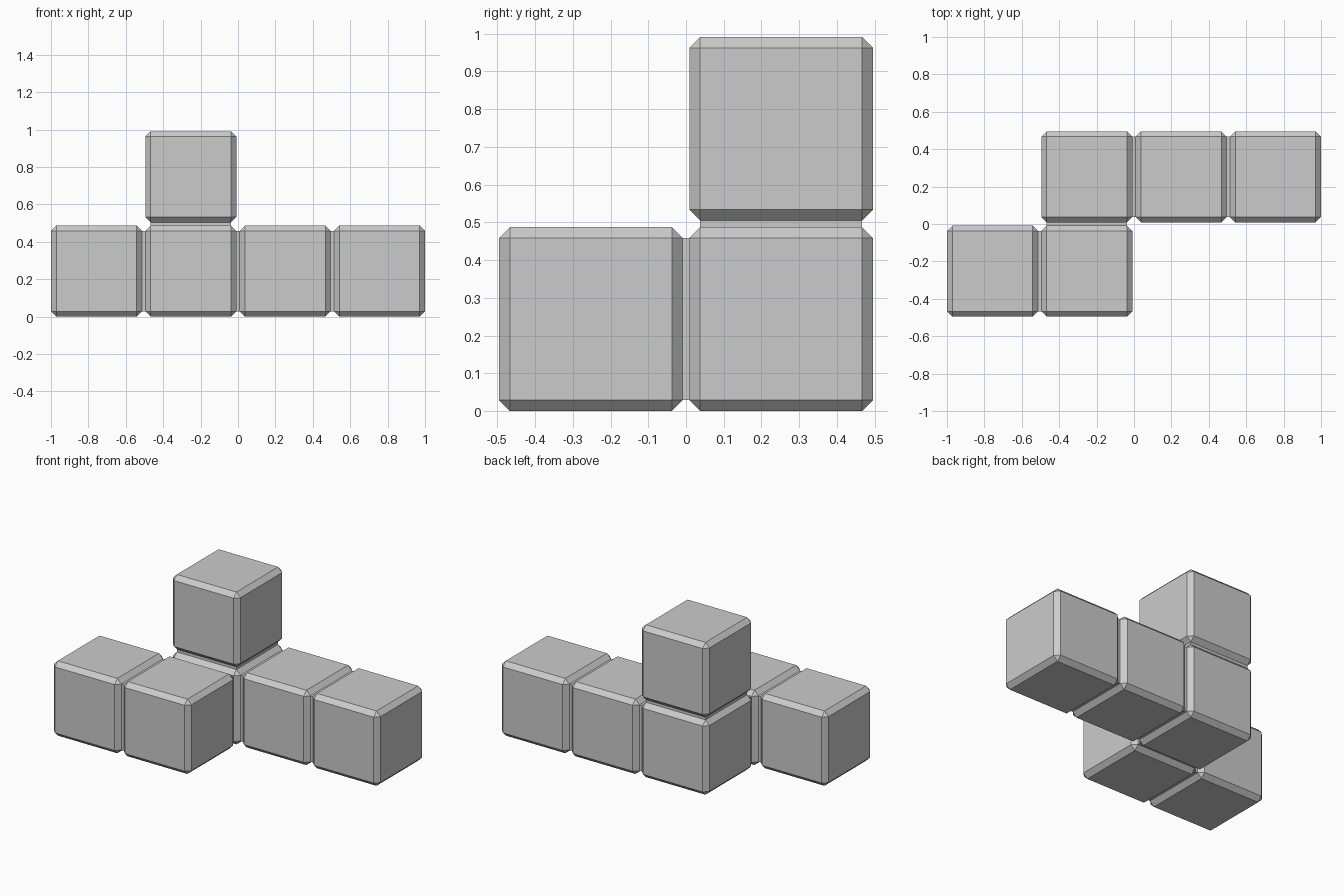
import bpy
import bmesh
from mathutils import Matrix, Vector

if "Cube" in bpy.data.objects:
    bpy.data.objects.remove(bpy.data.objects["Cube"], do_unlink=True)

SIZE = 0.487              # edge of one block
BEVEL = 0.029             # chamfer width
PITCH = (2 - SIZE) / 3    # distance between block centres

# Grid cells (column, row, level) and the neighbours that are joined
CELLS = [(0, 0, 0), (1, 0, 0), (1, 1, 0), (2, 1, 0), (3, 1, 0), (1, 1, 1)]
JOINTS = [(0, 1), (1, 2), (2, 3), (3, 4), (2, 5)]


def centre(cell):
    col, row, level = cell
    return Vector(((col - 1.5) * PITCH, (row - 0.5) * PITCH, SIZE / 2 + level * PITCH))


def facing(bm, cell, direction):
    """Find the flat side of a block that looks along a direction."""
    target = centre(cell) + direction * SIZE / 2
    return min(bm.faces, key=lambda f: (f.calc_center_median() - target).length)


# Plain grey finish
grey = bpy.data.materials.new("plain_grey")
grey.use_nodes = True
colour = (0.6, 0.6, 0.6, 1)
grey.diffuse_color = colour
grey.node_tree.nodes["Principled BSDF"].inputs["Base Color"].default_value = colour

# Chamfered blocks
bm = bmesh.new()
for cell in CELLS:
    bmesh.ops.create_cube(bm, size=SIZE, matrix=Matrix.Translation(centre(cell)))
bmesh.ops.bevel(bm, geom=bm.edges[:], offset=BEVEL, offset_type='OFFSET',
                segments=1, profile=0.5, affect='EDGES')

# Recessed necks joining neighbouring blocks
for a, b in JOINTS:
    direction = (centre(CELLS[b]) - centre(CELLS[a])).normalized()
    ends = [facing(bm, CELLS[a], direction), facing(bm, CELLS[b], -direction)]
    rims = [e for f in ends for e in f.edges]
    bmesh.ops.delete(bm, geom=ends, context='FACES_ONLY')
    bmesh.ops.bridge_loops(bm, edges=rims)
bmesh.ops.recalc_face_normals(bm, faces=bm.faces[:])

mesh = bpy.data.meshes.new("joined_blocks")
bm.to_mesh(mesh)
bm.free()
mesh.materials.append(grey)
blocks = bpy.data.objects.new("joined_blocks", mesh)
bpy.context.collection.objects.link(blocks)
